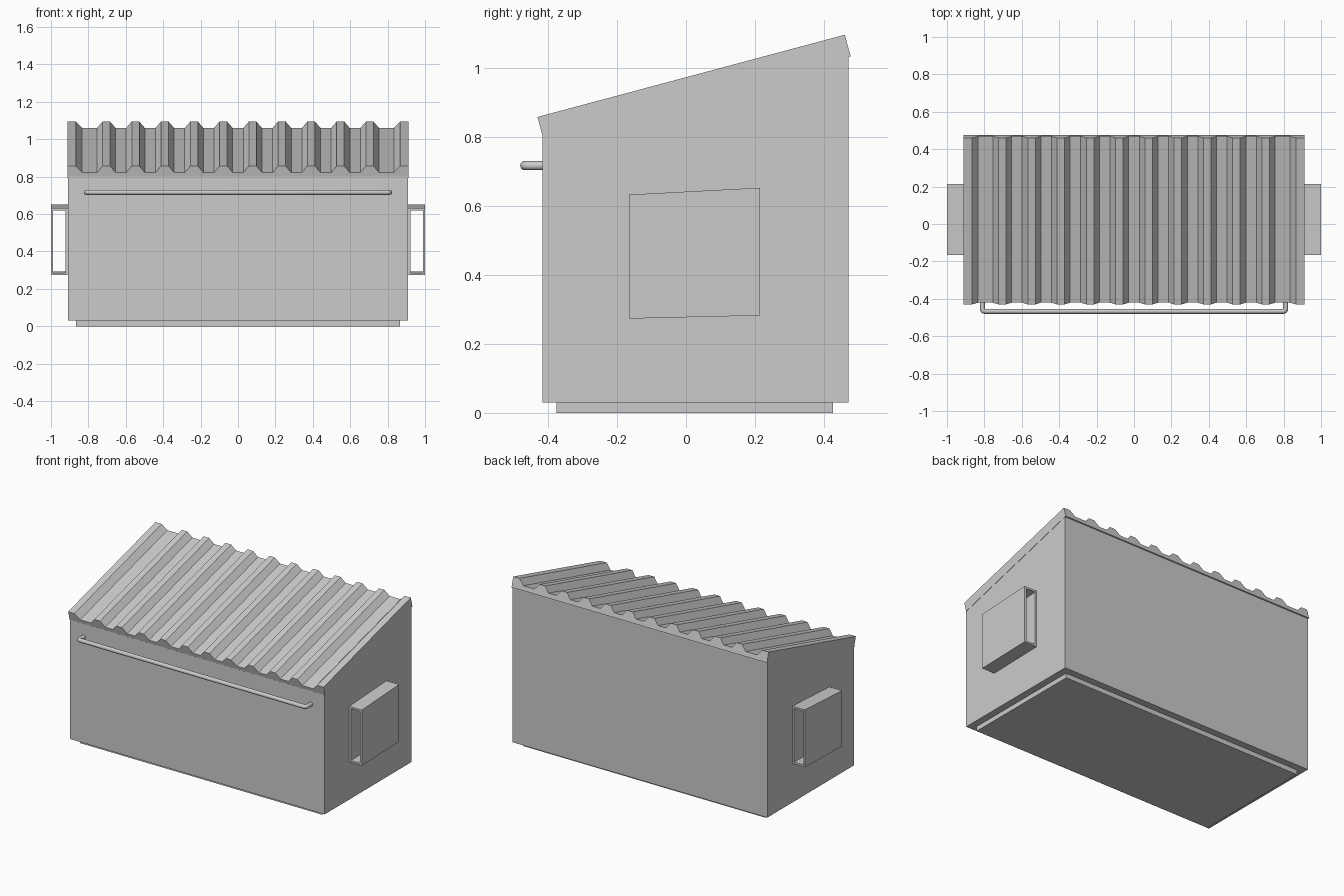
import bpy, bmesh
from math import sin, cos, pi, radians
from mathutils import Vector

if "Cube" in bpy.data.objects:
    bpy.data.objects.remove(bpy.data.objects["Cube"])


def mesh_object(name, bm):
    bmesh.ops.recalc_face_normals(bm, faces=bm.faces)
    me = bpy.data.meshes.new(name)
    bm.to_mesh(me)
    bm.free()
    ob = bpy.data.objects.new(name, me)
    bpy.context.collection.objects.link(ob)
    return ob


def bridge(bm, a, b):
    for i in range(len(a)):
        j = (i + 1) % len(a)
        bm.faces.new((a[i], a[j], b[j], b[i]))


def prism(name, start, end):
    # solid between two matching outlines
    bm = bmesh.new()
    a = [bm.verts.new(p) for p in start]
    b = [bm.verts.new(p) for p in end]
    bridge(bm, a, b)
    bm.faces.new(a)
    bm.faces.new(b)
    return mesh_object(name, bm)


def side_prism(name, half, outline):
    return prism(name, [(-half, y, z) for y, z in outline],
                 [(half, y, z) for y, z in outline])


# bin body with sloping top, and the recessed base
side_prism("body", 0.91, [(-0.415, 0.03), (0.47, 0.03), (0.47, 1.036), (-0.415, 0.80)])
side_prism("base", 0.865, [(-0.375, 0), (0.425, 0), (0.425, 0.035), (-0.375, 0.035)])

# corrugated lid: ridged cross-section swept up the slope
front, back = Vector((0, -0.43, 0.857)), Vector((0, 0.46, 1.095))
d = (back - front).normalized()
up = Vector((0, -d.z, d.y))
valley, thick, edge = -0.036, -0.065, 0.912
section = [(-edge, thick), (-edge, 0), (-0.867, 0), (-0.833, valley)]
for i in range(10):
    c = (i - 4.5) * 0.1565
    section += [(c - 0.05, valley), (c - 0.02, 0), (c + 0.02, 0), (c + 0.05, valley)]
section += [(0.833, valley), (0.867, 0), (edge, 0), (edge, thick)]
prism("lid", [front + Vector((x, 0, 0)) + up * h for x, h in section],
      [back + Vector((x, 0, 0)) + up * h for x, h in section])

# fork pockets: tapered open tubes on both sides
for side, label in ((1, "right"), (-1, "left")):
    bm = bmesh.new()
    rings = []
    for y, z0, z1, t in ((-0.165, 0.273, 0.632, 0), (0.215, 0.282, 0.652, 0),
                         (0.215, 0.282, 0.652, 0.012), (-0.165, 0.273, 0.632, 0.012)):
        x0, x1 = 0.91 + t, 1.0 - t
        rings.append([bm.verts.new((side * x, y, z)) for x, z in
                      ((x0, z0 + t), (x1, z0 + t), (x1, z1 - t), (x0, z1 - t))])
    for i in range(4):
        bridge(bm, rings[i], rings[(i + 1) % 4])
    mesh_object(label + "_fork_pocket", bm)

# front handle: round bar with bent ends
bend, hx, hy = 0.014, 0.811, -0.467
half = [(hx, -0.405)]
for i in range(5):
    a = i / 4 * pi / 2
    half.append((hx - bend + bend * cos(a), hy + bend - bend * sin(a)))
path = half + [(-x, y) for x, y in reversed(half)]
cu = bpy.data.curves.new("front_handle", 'CURVE')
cu.dimensions = '3D'
cu.bevel_depth = 0.0135
cu.bevel_resolution = 3
cu.use_fill_caps = True
sp = cu.splines.new('POLY')
sp.points.add(len(path) - 1)
for p, (x, y) in zip(sp.points, path):
    p.co = (x, y, 0.716, 1)
handle = bpy.data.objects.new("front_handle", cu)
bpy.context.collection.objects.link(handle)
bpy.context.view_layer.objects.active = handle
handle.select_set(True)
bpy.ops.object.convert(target='MESH')
bpy.ops.object.shade_smooth_by_angle(angle=radians(50))
